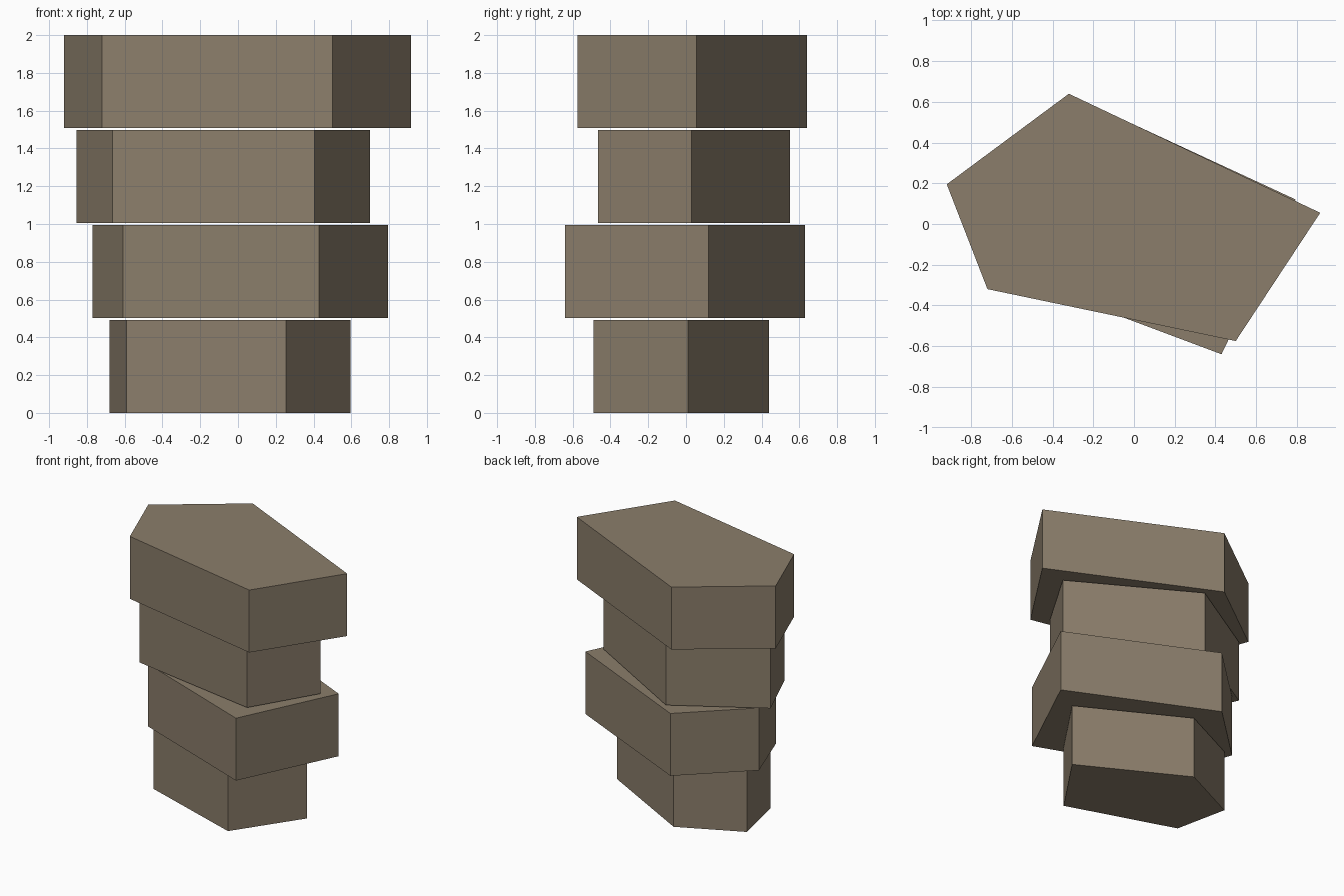
import bpy, bmesh

if "Cube" in bpy.data.objects:
    bpy.data.objects.remove(bpy.data.objects["Cube"])

stone = bpy.data.materials.new("warm grey stone")
stone.diffuse_color = (0.258, 0.208, 0.147, 1)
stone.use_nodes = True
stone.node_tree.nodes["Principled BSDF"].inputs["Base Color"].default_value = stone.diffuse_color

HEIGHT, PITCH = 0.4925, 0.5025

# Irregular five-sided outlines, bottom to top, counter-clockwise
outlines = [
    [(-0.68, 0.21), (-0.59, -0.21), (0.255, -0.49), (0.595, 0.01), (-0.20, 0.44)],
    [(-0.77, 0.19), (-0.61, -0.25), (0.43, -0.64), (0.795, 0.12), (-0.305, 0.63)],
    [(-0.855, 0.165), (-0.665, -0.28), (0.405, -0.465), (0.70, 0.03), (-0.21, 0.55)],
    [(-0.92, 0.195), (-0.72, -0.32), (0.50, -0.575), (0.915, 0.055), (-0.32, 0.64)],
]


def slab(name, outline, z):
    """Extrude a flat outline upward into a stone slab."""
    bm = bmesh.new()
    base = bm.faces.new([bm.verts.new((x, y, z)) for x, y in outline])
    top = bmesh.ops.extrude_face_region(bm, geom=[base], use_keep_orig=True)
    verts = [g for g in top["geom"] if isinstance(g, bmesh.types.BMVert)]
    bmesh.ops.translate(bm, verts=verts, vec=(0, 0, HEIGHT))
    bmesh.ops.recalc_face_normals(bm, faces=bm.faces)
    mesh = bpy.data.meshes.new(name)
    bm.to_mesh(mesh)
    bm.free()
    mesh.materials.append(stone)
    bpy.context.collection.objects.link(bpy.data.objects.new(name, mesh))


# Stack of slabs with thin gaps between
for i, outline in enumerate(outlines):
    slab(f"stone_slab_{i + 1}", outline, i * PITCH)
